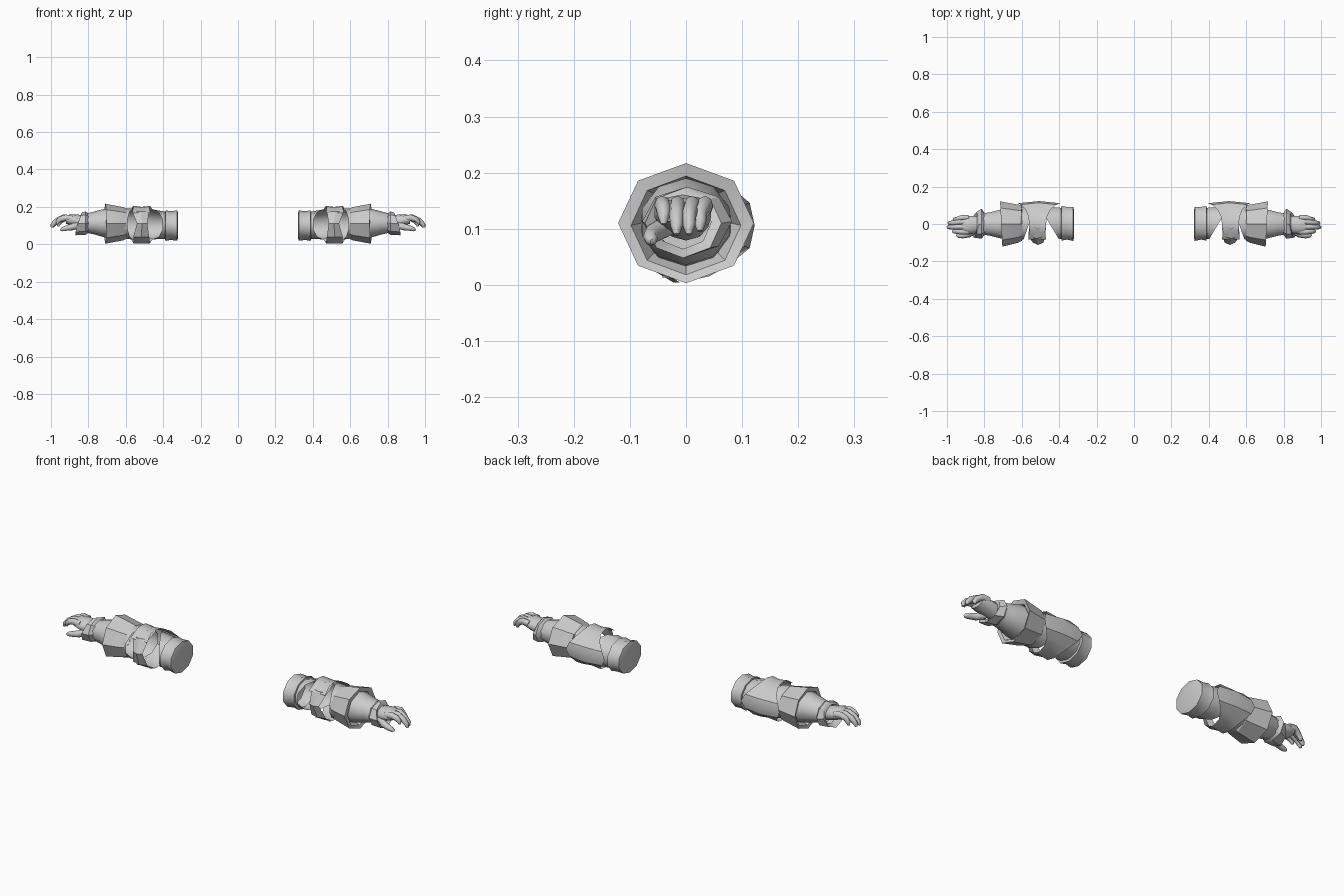
import bpy, bmesh, math
from mathutils import Vector

grey = bpy.data.materials.new("light grey")
grey.diffuse_color = (0.6, 0.6, 0.6, 1)


def finish(name, bm, angle=50):
    bmesh.ops.recalc_face_normals(bm, faces=bm.faces)
    me = bpy.data.meshes.new(name)
    bm.to_mesh(me)
    bm.free()
    ob = bpy.data.objects.new(name, me)
    bpy.context.collection.objects.link(ob)
    me.materials.append(grey)
    ob.modifiers.new("other side", 'MIRROR').use_mirror_merge = False
    bpy.ops.object.select_all(action='DESELECT')
    ob.select_set(True)
    bpy.context.view_layer.objects.active = ob
    bpy.ops.object.shade_smooth_by_angle(angle=math.radians(angle))
    return ob


def skin(bm, rings, caps=(False, False)):
    n = len(rings[0])
    vs = [[bm.verts.new(p) for p in r] for r in rings]
    for a, b in zip(vs, vs[1:]):
        for i in range(n):
            bm.faces.new((a[i], a[(i + 1) % n], b[(i + 1) % n], b[i]))
    if caps[0]:
        bm.faces.new(vs[0])
    if caps[1]:
        bm.faces.new(vs[-1])


def tube(name, rings, n=8, caps=(False, False), angle=50):
    """Rings along x: (x, centre y, centre z, radius y, radius z, slant by y, slant by z)."""
    out = []
    for x, cy, cz, ry, rz, sy, sz in rings:
        ring = []
        for i in range(n):
            a = 2 * math.pi * i / n
            dy, dz = ry * math.sin(a), rz * math.cos(a)
            ring.append((x + sy * dy + sz * dz, cy + dy, cz + dz))
        out.append(ring)
    bm = bmesh.new()
    skin(bm, out, caps)
    return finish(name, bm, angle)


def digit(name, path, n=8):
    """Tapered finger along a path of (x, y, z, half width, half height)."""
    pts = [Vector(p[:3]) for p in path]
    out = []
    for k, p in enumerate(path):
        t = (pts[min(k + 1, len(pts) - 1)] - pts[max(k - 1, 0)]).normalized()
        side = t.cross(Vector((0, 0, 1))).normalized()
        up = side.cross(t)
        out.append([pts[k] + side * p[3] * math.cos(2 * math.pi * i / n)
                    + up * p[4] * math.sin(2 * math.pi * i / n) for i in range(n)])
    bm = bmesh.new()
    skin(bm, out, (True, True))
    return finish(name, bm, 60)


# Upper sleeve with its thick cuff
tube("upper_cuff", [(0.32, 0, 0.10, 0.078, 0.066, 0, 0), (0.325, 0, 0.10, 0.095, 0.081, 0, 0),
                    (0.36, 0.004, 0.10, 0.092, 0.077, 0, 0), (0.388, 0.004, 0.10, 0.098, 0.082, 0, 0),
                    (0.39, 0.004, 0.10, 0.08, 0.07, 0, 0)], 10, (True, False))
tube("upper_sleeve", [(0.385, 0.004, 0.102, 0.086, 0.072, 0, 0),
                      (0.42, 0.006, 0.104, 0.09, 0.076, 0.3, 0),
                      (0.455, 0.008, 0.106, 0.092, 0.08, 0.6, 0)], 10)

# Forearm sleeve, open at the inside of the elbow
tube("elbow_sleeve", [(0.56, 0.004, 0.108, 0.092, 0.083, -0.35, 0),
                      (0.60, 0.002, 0.11, 0.09, 0.08, -0.1, 0),
                      (0.63, 0, 0.11, 0.088, 0.08, 0, 0)], 10)
tube("forearm", [(0.62, 0, 0.11, 0.085, 0.08, 0, 0), (0.71, 0, 0.113, 0.082, 0.077, 0, 0),
                 (0.77, 0, 0.114, 0.066, 0.061, 0, 0), (0.815, 0, 0.113, 0.058, 0.05, 0, 0)], 10)

# Large flared bracer with a turned-in rim
tube("bracer", [(0.60, 0, 0.11, 0.09, 0.082, 0, 0), (0.61, 0, 0.11, 0.10, 0.088, -0.1, 0),
                (0.71, 0, 0.11, 0.121, 0.107, 0.05, 0), (0.705, 0, 0.106, 0.098, 0.088, 0, 0),
                (0.67, 0, 0.11, 0.08, 0.075, 0, 0)], 8, angle=25)

# Elbow guard: wide back shell, narrow strip over the top and underside
bm = bmesh.new()
rows = []
for deg, r, lo, hi in [(-50, 1.02, 0.47, 0.565), (-22, 1.05, 0.475, 0.56), (0, 1.05, 0.47, 0.56),
                       (22, 1.03, 0.465, 0.565), (45, 1.03, 0.445, 0.58), (68, 1.03, 0.415, 0.605),
                       (90, 1.03, 0.395, 0.62), (112, 1.03, 0.415, 0.605), (135, 1.03, 0.445, 0.58),
                       (158, 1.03, 0.465, 0.565), (180, 1.05, 0.47, 0.56), (202, 1.05, 0.475, 0.56)]:
    a, mid = math.radians(deg), (lo + hi) / 2
    rows.append([bm.verts.new((x, 0.108 * k * r * math.sin(a), 0.106 + 0.095 * k * r * math.cos(a)))
                 for x, k in ((lo, 1.0), (mid, 0.94 if deg not in (68, 90, 112) else 1.1), (hi, 1.0))])
for p, q in zip(rows, rows[1:]):
    for i in range(2):
        bm.faces.new((p[i], p[i + 1], q[i + 1], q[i]))
finish("elbow_guard", bm, 30)

# Pointed front plate hanging in the crook of the elbow
bm = bmesh.new()
rows = []
for z, y, lo, hi in [(0.20, -0.01, 0.47, 0.56), (0.175, -0.065, 0.475, 0.565), (0.11, -0.10, 0.485, 0.54),
                     (0.04, -0.07, 0.475, 0.56), (0.004, -0.01, 0.47, 0.56)]:
    rows.append([bm.verts.new(p) for p in ((lo, y, z), ((lo + hi) / 2, y - 0.012, z), (hi, y, z))])
for p, q in zip(rows, rows[1:]):
    for i in range(2):
        bm.faces.new((p[i], p[i + 1], q[i + 1], q[i]))
finish("elbow_front_plate", bm, 30)

# Wrist cuff, slanted so its lower lip reaches forward
tube("wrist_cuff", [(0.80, 0, 0.113, 0.06, 0.052, 0, 0), (0.815, 0.002, 0.113, 0.08, 0.062, 0, 0),
                    (0.85, -0.005, 0.11, 0.068, 0.062, -0.1, -0.3),
                    (0.84, -0.005, 0.112, 0.05, 0.048, 0, 0)], 8, angle=35)

# Hand: palm, four curled fingers and a thumb
tube("palm", [(0.81, 0, 0.115, 0.042, 0.036, 0, 0), (0.85, -0.004, 0.122, 0.048, 0.036, 0, 0),
              (0.89, -0.006, 0.13, 0.053, 0.031, 0, 0), (0.92, -0.006, 0.132, 0.046, 0.022, 0, 0)],
     10, (True, True), 60)
for label, y, reach, drop in [("index", -0.042, 0.97, 0.018), ("middle", -0.015, 1.0, 0.0),
                              ("ring", 0.011, 0.995, 0.0), ("little", 0.034, 0.965, 0.006)]:
    s = reach - 0.89
    y2 = y * 0.85 - 0.004
    digit(label + "_finger", [(0.885, y, 0.138, 0.014, 0.016), (0.89 + s * 0.4, y, 0.142, 0.0145, 0.017),
                              (0.89 + s * 0.72, y2, 0.126 + drop / 2, 0.0135, 0.015),
                              (0.89 + s * 0.92, y2, 0.105 + drop, 0.011, 0.012),
                              (0.89 + s * 0.97, y2, 0.09 + drop, 0.005, 0.006)])
digit("thumb", [(0.85, -0.035, 0.105, 0.018, 0.02), (0.885, -0.056, 0.093, 0.017, 0.018),
                (0.92, -0.063, 0.086, 0.014, 0.014), (0.94, -0.062, 0.08, 0.011, 0.011),
                (0.95, -0.06, 0.077, 0.004, 0.005)])
